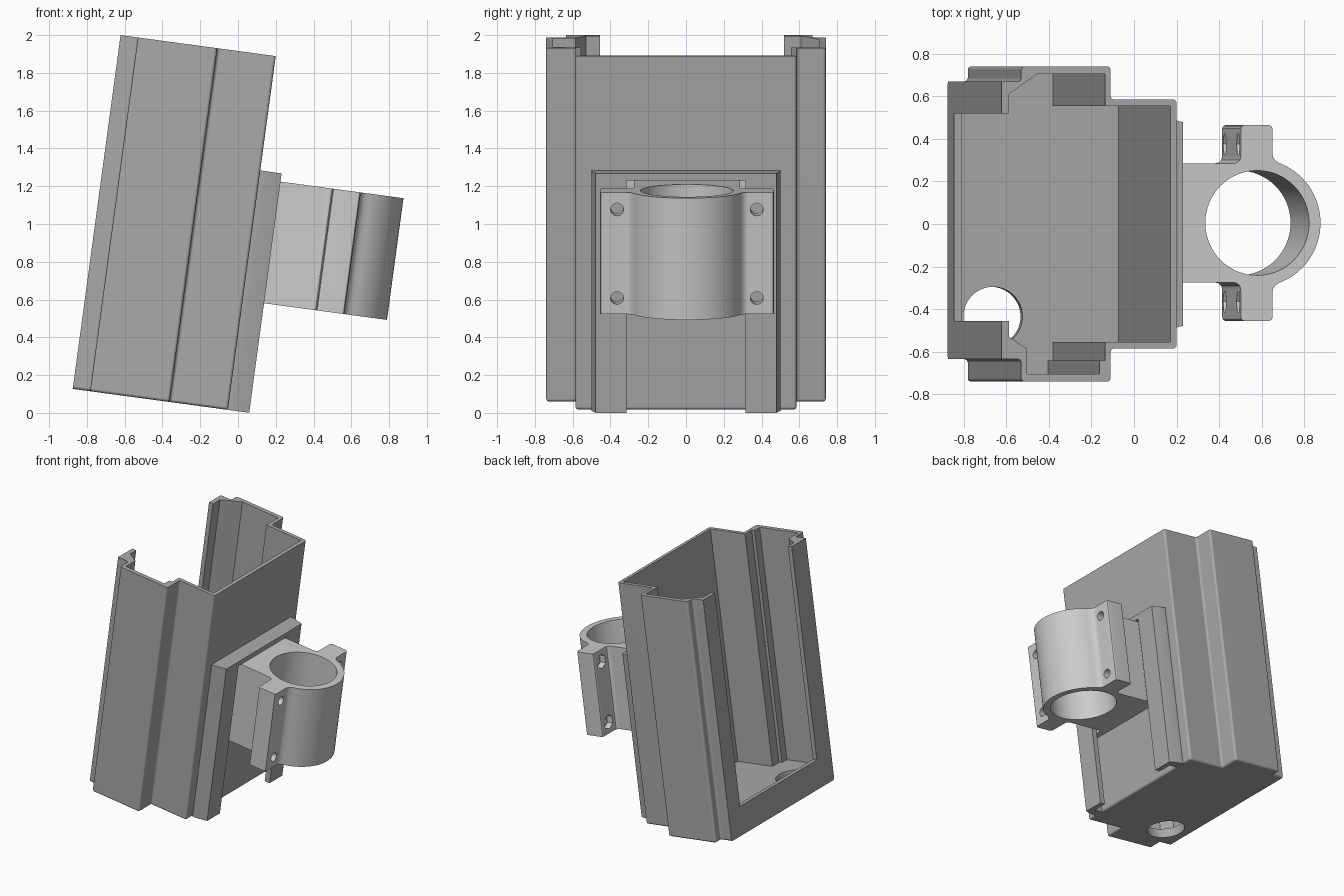
import bpy, bmesh, math
from mathutils import Matrix

if "Cube" in bpy.data.objects:
    bpy.data.objects.remove(bpy.data.objects["Cube"])

# The whole holder leans about the y axis; parts are built upright, then tilted.
TILT = Matrix.Translation((-0.875, 0, 0.127)) @ Matrix.Rotation(math.radians(7.7), 4, 'Y')

dark = bpy.data.materials.new("dark_grey")
dark.diffuse_color = (0.4, 0.4, 0.4, 1)
dark.use_nodes = True
dark.node_tree.nodes["Principled BSDF"].inputs["Base Color"].default_value = dark.diffuse_color


def prism(name, profile, z0, z1):
    """Extrude an (x, y) outline from z0 to z1."""
    bm = bmesh.new()
    base = bm.faces.new([bm.verts.new((x, y, z0)) for x, y in profile])
    top = bmesh.ops.extrude_face_region(bm, geom=[base])
    bmesh.ops.translate(bm, vec=(0, 0, z1 - z0),
                        verts=[v for v in top['geom'] if isinstance(v, bmesh.types.BMVert)])
    bmesh.ops.recalc_face_normals(bm, faces=bm.faces)
    mesh = bpy.data.meshes.new(name)
    bm.to_mesh(mesh)
    bm.free()
    ob = bpy.data.objects.new(name, mesh)
    bpy.context.collection.objects.link(ob)
    return ob


def box(name, x0, x1, y0, y1, z0, z1):
    return prism(name, [(x0, y0), (x1, y0), (x1, y1), (x0, y1)], z0, z1)


def circle(x, y, r, n):
    return [(x + r * math.cos(2 * math.pi * i / n), y + r * math.sin(2 * math.pi * i / n))
            for i in range(n)]


def select(ob):
    bpy.ops.object.select_all(action='DESELECT')
    bpy.context.view_layer.objects.active = ob
    ob.select_set(True)


def apply(ob, mod):
    select(ob)
    bpy.ops.object.modifier_apply(modifier=mod.name)


def cut(ob, cutter):
    mod = ob.modifiers.new("cut", 'BOOLEAN')
    mod.operation, mod.solver, mod.object = 'DIFFERENCE', 'EXACT', cutter
    apply(ob, mod)
    bpy.data.objects.remove(cutter, do_unlink=True)


def bevel(ob, width, segments):
    mod = ob.modifiers.new("bevel", 'BEVEL')
    mod.width, mod.segments, mod.limit_method = width, segments, 'ANGLE'
    apply(ob, mod)


def finish(ob, material=None):
    if material:
        ob.data.materials.clear()
        ob.data.materials.append(material)
        for face in ob.data.polygons:
            face.material_index = 0
    select(ob)
    bpy.ops.object.shade_smooth_by_angle(angle=math.radians(30))
    # keeps the large flat faces evenly shaded next to rounded edges
    mod = ob.modifiers.new("flat_normals", 'WEIGHTED_NORMAL')
    mod.keep_sharp = True
    ob.matrix_world = TILT


# Holster shell: stepped, rounded outer block, trimmed sharp at the rim and back
shell = prism("holster_shell", [
    (-0.1, -0.635), (0.093, -0.635), (0.093, -0.74), (0.517, -0.74), (0.517, -0.585),
    (0.829, -0.585), (0.829, 0.585), (0.517, 0.585), (0.517, 0.74), (0.093, 0.74),
    (0.093, 0.67), (-0.1, 0.67)], 0, 2.0)
bevel(shell, 0.016, 4)
cut(shell, box("rim_trim", -0.5, 1.5, -1, 1, 1.89, 2.5))
cut(shell, box("back_trim", -0.5, 0, -1, 1, -0.5, 2.5))
# Hollow inside, open back and drain hole
cut(shell, prism("cavity", [
    (0.035, -0.53), (0.12, -0.585), (0.12, -0.705), (0.465, -0.705), (0.465, -0.64),
    (0.49, -0.64), (0.49, -0.555), (0.80, -0.555), (0.80, 0.555), (0.49, 0.555),
    (0.49, 0.705), (0.17, 0.705), (0.035, 0.61)], 0.07, 2.1))
cut(shell, box("back_opening", -0.1, 0.06, -0.455, 0.52, 0.22, 2.1))
cut(shell, prism("floor_hole", circle(0.205, -0.435, 0.14, 48), -0.1, 0.15))
finish(shell, dark)

# Guide on the front of the shell: two lipped rails and a top stop
for side, label in ((-1, "near"), (1, "far")):
    rail = prism("guide_rail_" + label, [(u, side * y) for u, y in (
        (0.82, 0.5), (0.86, 0.5), (0.943, 0.478), (0.943, 0.315),
        (0.90, 0.315), (0.90, 0.43), (0.82, 0.43))], 0, 1.24)
    finish(rail, dark)
stop = prism("guide_top_stop", [(0.82, -0.5), (0.86, -0.5), (0.943, -0.478),
                                (0.943, 0.478), (0.86, 0.5), (0.82, 0.5)], 1.24, 1.279)
finish(stop, dark)

# Sliding plate held inside the guide
plate = box("slide_plate", 0.835, 0.892, -0.42, 0.42, 0.585, 1.235)
finish(plate)

# Tube clamp: neck, flanges and round front in one outline
half = [(0.87, 0.28), (1.19, 0.28), (1.207, 0.285), (1.218, 0.296), (1.222, 0.315),
        (1.222, 0.445), (1.227, 0.455), (1.237, 0.46), (1.357, 0.46), (1.367, 0.455),
        (1.372, 0.445), (1.372, 0.325), (1.376, 0.308), (1.386, 0.294)]
arc = [(1.3 + 0.3 * math.cos(a), 0.3 * math.sin(a))
       for a in (math.radians(70 - 140 * i / 32) for i in range(33))]
outline = half + arc + [(u, -y) for u, y in reversed(half)]
clamp = prism("tube_clamp", [(u, y + 0.005) for u, y in outline], 0.585, 1.235)
cut(clamp, prism("bore", circle(1.3, 0.005, 0.246, 64), 0.4, 1.4))

# Bolt holes with hexagonal nut pockets at the back of the flanges
for y in (-0.365, 0.375):
    for z in (0.671, 1.144):
        for r, n, a, b in ((0.034, 24, 1.15, 1.45), (0.055, 6, 1.15, 1.27)):
            hole = prism("bolt_cut", circle(0, 0, r, n), a, b)
            hole.data.transform(Matrix.Translation((0, y, z)) @ Matrix.Rotation(math.pi / 2, 4, 'Y'))
            cut(clamp, hole)
finish(clamp)
